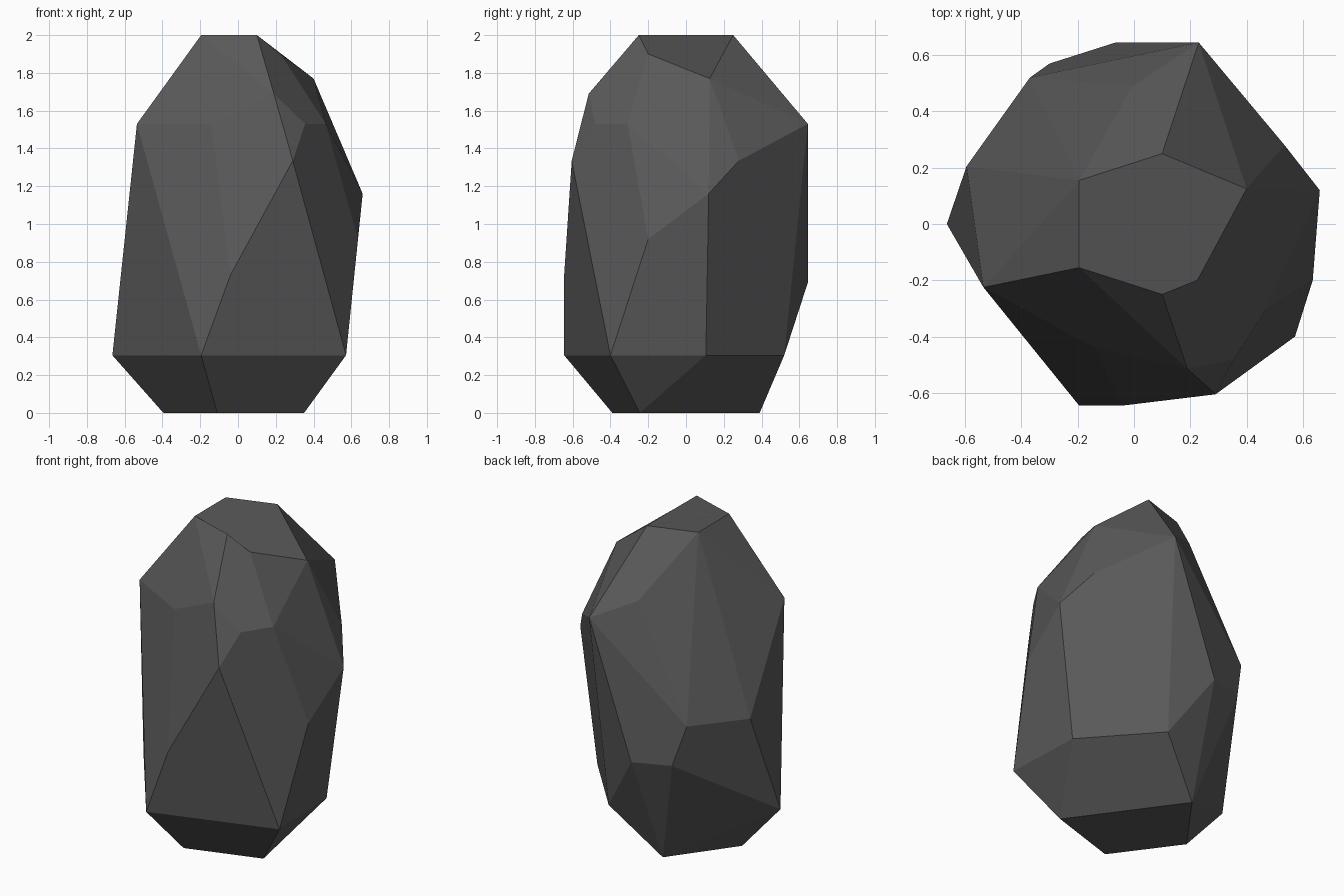
import bpy, bmesh, math
from mathutils import Vector

if "Cube" in bpy.data.objects:
    bpy.data.objects.remove(bpy.data.objects["Cube"])

# Corner points of the boulder, in levels from top to ground
crown = [(-.195, .155, 2), (.1, .25, 2), (.1, -.25, 2), (-.195, -.155, 2),
         (.4, .125, 1.77), (.225, -.2, 1.9)]
shoulder = [(.19, -.515, 1.69), (-.005, .49, 1.64), (.23, .645, 1.53),
            (-.535, -.225, 1.53), (-.14, -.44, 1.53), (.465, -.31, 1.53),
            (.545, .17, 1.4), (.535, .28, 1.335), (.29, -.605, 1.335)]
waist = [(.66, .12, 1.16), (-.37, .52, .95), (-.595, .205, .94), (.635, -.2, .92),
         (-.04, -.645, .73), (-.3, .57, .7), (-.065, .645, .69)]
skirt = [(-.665, 0, .305), (-.195, -.645, .305), (.572, -.4, .305),
         (.55, .105, .305), (.18, .52, .305)]
foot = [(-.395, 0, 0), (-.11, -.39, 0), (.35, -.245, 0), (-.11, .39, 0)]

# Faceted body wrapped around the corners
bm = bmesh.new()
for p in crown + shoulder + waist + skirt + foot:
    bm.verts.new(p)
bmesh.ops.convex_hull(bm, input=bm.verts[:])

# Chipped notch pushed into the front right shoulder
notch = Vector((.355, -.48, 1.53))
hit = min(bm.faces, key=lambda f: (f.calc_center_median() - notch).length)
for v in bmesh.ops.poke(bm, faces=[hit])["verts"]:
    v.co = notch

# Merge the crown into one facet and nearly flat neighbours into larger facets
bmesh.ops.dissolve_faces(bm, faces=[f for f in bm.faces if all(v.co.z > 1.75 for v in f.verts)])
bmesh.ops.dissolve_limit(bm, angle_limit=math.radians(9), verts=[], edges=bm.edges[:])
bmesh.ops.recalc_face_normals(bm, faces=bm.faces[:])

mesh = bpy.data.meshes.new("boulder")
bm.to_mesh(mesh)
bm.free()
boulder = bpy.data.objects.new("boulder", mesh)
bpy.context.collection.objects.link(boulder)

# Dark grey stone
stone = bpy.data.materials.new("dark_grey_stone")
stone.diffuse_color = (.1, .1, .1, 1)
stone.use_nodes = True
stone.node_tree.nodes["Principled BSDF"].inputs["Base Color"].default_value = stone.diffuse_color
mesh.materials.append(stone)
